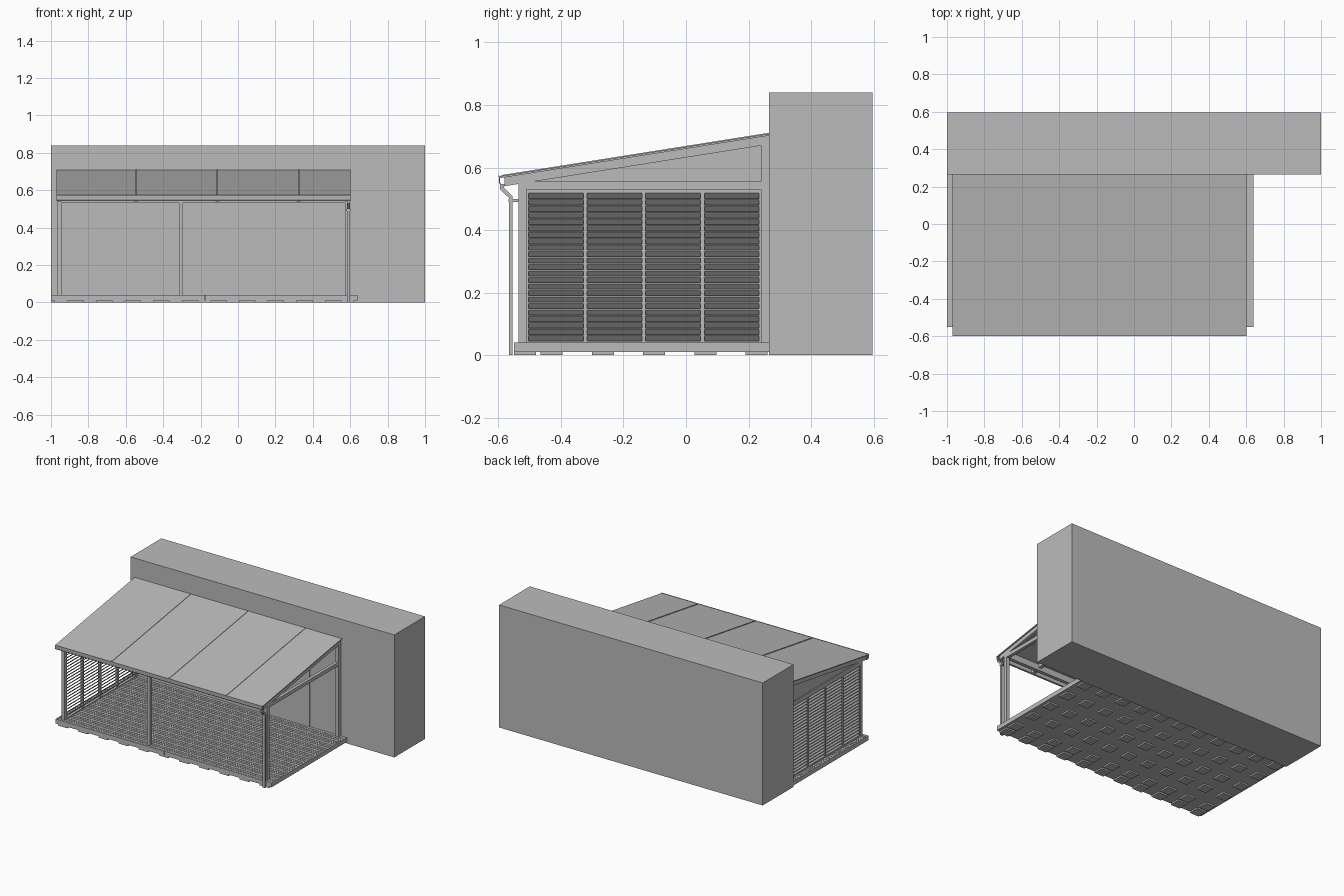
import bpy, bmesh, math
from mathutils import Vector

cube = bpy.data.objects.get("Cube")
if cube:
    bpy.data.objects.remove(cube, do_unlink=True)

grey = bpy.data.materials.new("plain grey")
grey.use_nodes = True
colour = (0.5, 0.5, 0.5, 1)
grey.diffuse_color = colour
grey.node_tree.nodes["Principled BSDF"].inputs["Base Color"].default_value = colour


def finish(name, bm):
    bmesh.ops.recalc_face_normals(bm, faces=bm.faces)
    mesh = bpy.data.meshes.new(name)
    bm.to_mesh(mesh)
    bm.free()
    mesh.materials.append(grey)
    ob = bpy.data.objects.new(name, mesh)
    bpy.context.collection.objects.link(ob)
    return ob


def add_prism(bm, points, x0, x1):
    """Extrude a (y, z) profile along x."""
    face = bm.faces.new([bm.verts.new((x0, y, z)) for y, z in points])
    out = bmesh.ops.extrude_face_region(bm, geom=[face])
    verts = [v for v in out["geom"] if isinstance(v, bmesh.types.BMVert)]
    bmesh.ops.translate(bm, vec=Vector((x1 - x0, 0, 0)), verts=verts)


def prism(name, points, x0, x1):
    bm = bmesh.new()
    add_prism(bm, points, x0, x1)
    return finish(name, bm)


def rect(y0, y1, z0, z1):
    return [(y0, z0), (y1, z0), (y1, z1), (y0, z1)]


def box(name, x0, x1, y0, y1, z0, z1):
    return prism(name, rect(y0, y1, z0, z1), x0, x1)


WALL_Y = 0.265
LEFT, RIGHT = -0.965, 0.595
DECK = 0.04
FRONT = -0.535
BAR = 0.022


def roof_z(y):
    return 0.71 + (y - WALL_Y) * 0.158


def sloped(y0, y1, top, bottom):
    """Profile of a band hanging below the roof surface."""
    return [(y0, roof_z(y0) - bottom), (y1, roof_z(y1) - bottom),
            (y1, roof_z(y1) - top), (y0, roof_z(y0) - top)]


# House wall with its door panel
box("house_wall", -1, 1, WALL_Y, 0.597, 0, 0.84)
box("door_panel", -0.25, 0.36, WALL_Y - 0.005, WALL_Y, DECK, 0.49)

# Deck: base, edge boards, ribbed planks and feet
box("deck_base", -0.99, 0.63, -0.54, WALL_Y, 0.01, 0.032)
box("front_edge_board_a", -1, -0.176, -0.55, -0.54, 0.01, DECK)
box("front_edge_board_b", -0.174, 0.64, -0.55, -0.54, 0.01, DECK)
box("side_edge_board_a", -1, -0.99, -0.54, WALL_Y, 0.01, DECK)
box("side_edge_board_b", 0.63, 0.64, -0.54, WALL_Y, 0.01, DECK)
bm = bmesh.new()
planks, ribs = 13, 3
pitch = (WALL_Y + 0.54) / planks
for i in range(planks):
    y0 = -0.54 + i * pitch + 0.002
    width = pitch - 0.004
    rib = width / ribs
    profile = [(y0 + width, 0.032), (y0, 0.032)]
    for r in range(ribs):
        a = y0 + r * rib
        profile += [(a, DECK), (a + rib - 0.004, DECK)]
        if r < ribs - 1:
            profile += [(a + rib - 0.004, 0.036), (a + rib, 0.036)]
    profile += [(y0 + width, DECK)]
    add_prism(bm, profile, -0.989, 0.629)
finish("deck_planks", bm)

bm = bmesh.new()
for y in (-0.55, -0.465, -0.3, -0.137, 0.027, 0.19):
    for i in range(11):
        x = -0.98 + i * 0.153
        add_prism(bm, rect(y, y + 0.07, 0, 0.01), x, x + 0.07)
finish("deck_feet", bm)

# Posts
for name, x in (("left", LEFT), ("middle", -0.316), ("right", RIGHT - BAR)):
    box(f"{name}_front_post", x, x + BAR, FRONT, FRONT + 0.025, DECK, 0.555)
for name, x in (("left", LEFT), ("right", RIGHT - BAR)):
    box(f"{name}_rear_post", x, x + BAR, WALL_Y - 0.025, WALL_Y, DECK, 0.7)

# Beams and rafters
box("front_beam", LEFT, RIGHT, FRONT, FRONT + 0.025, 0.533, 0.575)
box("wall_beam", LEFT, RIGHT, WALL_Y - 0.02, WALL_Y, 0.665, 0.7)
seams = (-0.545, -0.11, 0.325)
for i, x in enumerate((LEFT, *[s - BAR / 2 for s in seams], RIGHT - BAR)):
    prism(f"rafter_{i}", sloped(-0.58, WALL_Y, 0.006, 0.036), x, x + BAR)
for name, x in (("left", LEFT), ("right", RIGHT - BAR)):
    box(f"{name}_side_beam", x, x + BAR, FRONT, WALL_Y, 0.53, 0.555)
triangle = [(-0.51, 0.55), (0.245, 0.55), (0.245, 0.675), (-0.51, 0.556)]
prism("left_gable_panel", triangle, LEFT + 0.007, LEFT + 0.013)

# Roof sheet with seam strips
prism("roof_sheet", sloped(-0.597, WALL_Y, 0.002, 0.008), -0.97, 0.602)
for i, x in enumerate(seams):
    prism(f"roof_seam_{i}", sloped(-0.59, WALL_Y, -0.001, 0.003), x - 0.004, x + 0.004)

# Gutter, soffit bracket and downpipe
gutter = [(-0.599, 0.574), (-0.597, 0.55), (-0.592, 0.543), (-0.578, 0.543),
          (-0.578, 0.566), (-0.581, 0.566), (-0.581, 0.547), (-0.591, 0.547),
          (-0.594, 0.552), (-0.596, 0.574)]
prism("gutter", gutter, -0.97, 0.602)
for name, x in (("left", LEFT), ("right", RIGHT - BAR)):
    prism(f"{name}_bracket", [(-0.58, 0.54), (FRONT, 0.549), (FRONT, 0.575), (-0.58, 0.568)],
          x, x + BAR)
pipe = [(-0.594, 0.545), (-0.594, 0.53), (-0.566, 0.503), (-0.566, 0),
        (-0.554, 0), (-0.554, 0.508), (-0.582, 0.535), (-0.582, 0.545)]
prism("downpipe", pipe, 0.582, 0.6)
box("pipe_clip", 0.58, 0.602, -0.568, FRONT, 0.49, 0.5)

# Louvred screen: four bays of tilted slats with slim frames
start, end, bays, slats = -0.51, 0.24, 4, 23
bay = (end - start) / bays
frame, slat_bm = bmesh.new(), bmesh.new()
x0, x1 = LEFT + 0.002, LEFT + 0.02
for b in range(bays):
    y0, y1 = start + b * bay, start + (b + 1) * bay
    for a, c, z0, z1 in ((y0, y0 + 0.006, DECK, 0.53), (y1 - 0.006, y1, DECK, 0.53),
                         (y0, y1, DECK, 0.046), (y0, y1, 0.522, 0.53)):
        add_prism(frame, rect(a, c, z0, z1), x0, x1)
    for s in range(slats):
        z = 0.056 + s * 0.0207
        made = bmesh.ops.create_cube(slat_bm, size=1)["verts"]
        for v in made:
            u, t = v.co.x, v.co.z
            v.co = Vector(((x0 + x1) / 2 + u * 0.016,
                           (y0 + y1) / 2 + v.co.y * (bay - 0.012),
                           z + u * 0.017 + t * 0.004))
finish("louvre_frames", frame)
finish("louvre_slats", slat_bm)
